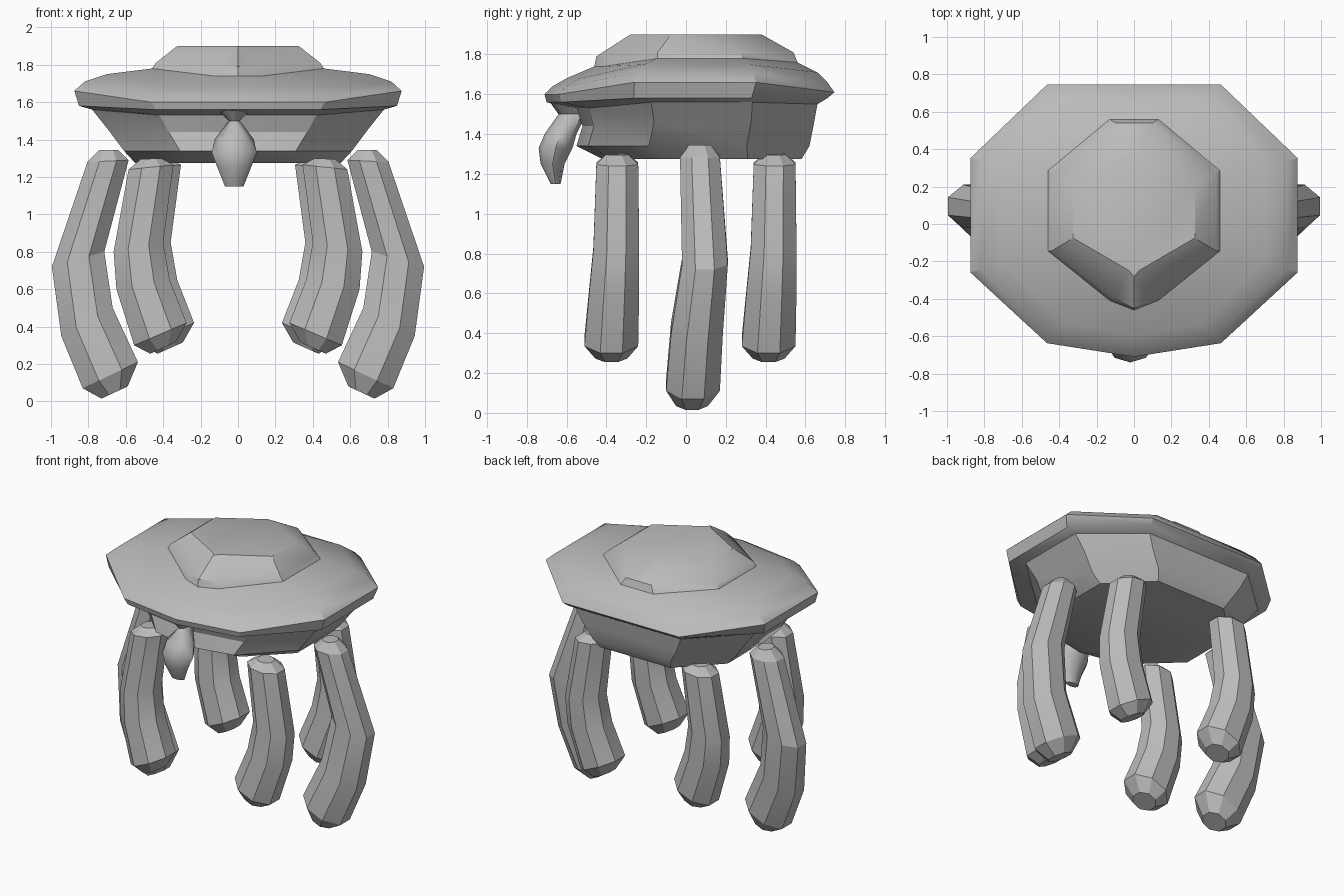
import bpy, bmesh, math

cube = bpy.data.objects.get("Cube")
if cube:
    bpy.data.objects.remove(cube)

grey = bpy.data.materials.new("plain_grey")
grey.use_nodes = True
colour = (0.5, 0.5, 0.5, 1)
grey.diffuse_color = colour
grey.node_tree.nodes["Principled BSDF"].inputs["Base Color"].default_value = colour


def loft(name, rings, angle):
    """Skin a stack of closed rings and cap both ends."""
    bm = bmesh.new()
    loops = [[bm.verts.new(p) for p in ring] for ring in rings]
    n = len(loops[0])
    for a, b in zip(loops, loops[1:]):
        for i in range(n):
            j = (i + 1) % n
            bm.faces.new((a[i], a[j], b[j], b[i]))
    bm.faces.new(loops[0])
    bm.faces.new(loops[-1])
    bmesh.ops.recalc_face_normals(bm, faces=bm.faces)
    mesh = bpy.data.meshes.new(name)
    bm.to_mesh(mesh)
    bm.free()
    mesh.materials.append(grey)
    obj = bpy.data.objects.new(name, mesh)
    bpy.context.collection.objects.link(obj)
    bpy.ops.object.select_all(action='DESELECT')
    obj.select_set(True)
    bpy.context.view_layer.objects.active = obj
    bpy.ops.object.shade_smooth_by_angle(angle=math.radians(angle))
    return obj


def shell_ring(side, corner, front, back, z_side, z_front, z_back):
    """Ten-sided outline: side and corner half widths, front and back depth."""
    def y(f):
        return front + (back - front) * f
    half = [(corner, y(.05), z_front), (side, y(.31), z_side),
            (side, y(.73), z_side), (corner, back, z_back)]
    mirrored = [(-px, py, pz) for px, py, pz in reversed(half)]
    return [(0, front, z_front)] + half + [(0, back, z_back)] + mirrored


# Domed shell, rim and tapered underside
shell = [
    (.325, .03, -.28, .38, 1.9, 1.9, 1.9),
    (.44, .1, -.45, .54, 1.81, 1.79, 1.81),
    (.46, .13, -.46, .56, 1.78, 1.74, 1.76),
    (.7, .36, -.6, .66, 1.75, 1.68, 1.71),
    (.82, .44, -.67, .71, 1.71, 1.64, 1.66),
    (.875, .465, -.71, .745, 1.66, 1.6, 1.61),
    (.85, .44, -.7, .71, 1.58, 1.56, 1.58),
    (.78, .42, -.55, .66, 1.56, 1.53, 1.55),
    (.7, .37, -.52, .64, 1.46, 1.44, 1.44),
    (.61, .31, -.55, .62, 1.34, 1.34, 1.34),
    (.55, .28, -.42, .58, 1.275, 1.275, 1.275),
]
loft("shell_body", [shell_ring(*r) for r in shell], 32)

# Beak hanging below the brow: z, half width, front y, back y
beak = [(1.57, .1, -.69, -.52), (1.5, .03, -.64, -.5), (1.4, .105, -.71, -.55),
        (1.33, .12, -.74, -.57), (1.25, .09, -.73, -.61), (1.15, .05, -.68, -.63)]
rings = []
for z, w, front, back in beak:
    ring = []
    for i in range(8):
        t = math.tau * i / 8
        ring.append((w * math.cos(t) - .02,
                     (front + back) / 2 + (back - front) / 2 * math.sin(t), z))
    rings.append(ring)
loft("beak", rings, 50)


def leg(name, sections, sign, dx=0, dy=0):
    """Eight-sided limb; a section has outer xz, inner xz, centre y, half depth."""
    k = 1 / math.cos(math.pi / 8)
    rings = []
    for (ox, oz), (ix, iz), yc, ry in sections:
        ring = []
        for i in range(8):
            t = math.tau * (i + .5) / 8
            c, s = k * math.cos(t) / 2, k * math.sin(t)
            ring.append((sign * ((ox + ix) / 2 + (ox - ix) * c + dx),
                         yc + dy + ry * s, (oz + iz) / 2 + (oz - iz) * c))
        rings.append(ring)
    loft(name, rings, 20)


# Long middle legs and shorter corner legs, tops and feet bevelled
middle = [((.74, 1.345), (.64, 1.345), .07, .055),
          ((.805, 1.28), (.585, 1.29), .07, .1),
          ((.995, .72), (.715, .8), .095, .115),
          ((.945, .35), (.67, .5), .055, .13),
          ((.83, .07), (.535, .21), .035, .135),
          ((.73, .015), (.59, .08), .03, .08)]
corner = [((.52, 1.295), (.41, 1.3), -.345, .055),
          ((.585, 1.24), (.345, 1.265), -.345, .105),
          ((.665, .8), (.4, .85), -.35, .115),
          ((.65, .6), (.365, .65), -.36, .125),
          ((.555, .3), (.275, .42), -.375, .135),
          ((.47, .255), (.335, .315), -.375, .08)]
for side, sign in (("left", 1), ("right", -1)):
    leg("middle_leg_" + side, middle, sign)
    leg("front_leg_" + side, corner, sign)
    leg("back_leg_" + side, corner, sign, dx=-.04, dy=.79)
